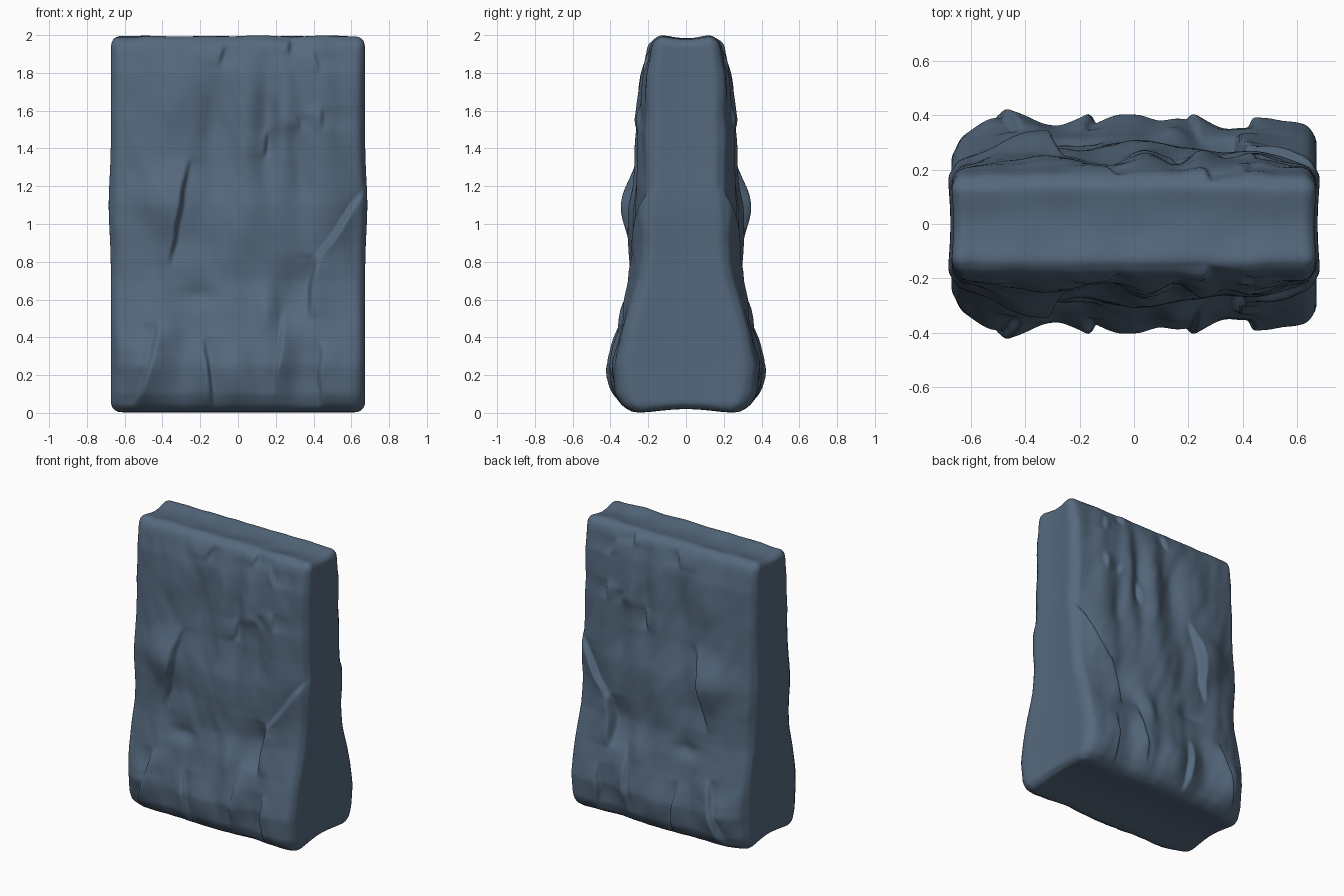
import bpy
import bmesh
import math
from mathutils import Vector, noise

cube = bpy.data.objects.get("Cube")
if cube:
    bpy.data.objects.remove(cube, do_unlink=True)

# Half depth of the slab at rising heights
PROFILE = [(0, .31), (.1, .36), (.25, .375), (.4, .355), (.55, .325), (.7, .29), (.9, .275),
           (1.1, .275), (1.3, .255), (1.6, .235), (1.8, .22), (1.92, .195), (2, .17)]

# Swellings and hollows: x, z, radius x, radius z, depth
LUMPS = [(-.38, 1.12, .13, .16, .055), (-.5, .25, .10, .16, .045), (-.05, .2, .13, .16, .035),
         (.2, .28, .09, .16, .025), (.3, .66, .10, .18, -.045), (.32, .2, .08, .2, -.03),
         (.56, .22, .1, .25, .015), (-.12, 1.5, .08, .25, -.03), (.15, 1.5, .05, .25, -.025),
         (.32, 1.2, .06, .25, -.025), (.04, 1.6, .07, .25, .03), (.25, 1.6, .06, .2, .03),
         (-.3, 1.65, .12, .2, .02), (-.22, .62, .1, .05, -.025), (.04, .95, .14, .2, .03),
         (-.28, .32, .07, .2, -.025), (.45, 1.6, .07, .3, .015), (.15, .55, .06, .12, .025)]

# Cracks: top x, z, bottom x, z, step; a positive step raises the left lip
CRACKS = [(-.25, 1.35, -.36, .78, .035), (.66, 1.18, .41, .8, -.03), (.41, .84, .37, .5, -.045),
          (-.18, .4, -.13, .02, .028), (-.42, .48, -.46, .26, -.025), (-.46, .32, -.54, .04, -.03),
          (.24, .55, .19, .1, -.018), (.43, .38, .44, .02, -.025), (.16, 1.5, .13, 1.35, .02),
          (-.07, 1.95, -.1, 1.84, .015), (.4, 1.92, .43, 1.8, .015), (.45, 1.62, .44, 1.5, .015),
          (.31, 1.58, .33, 1.5, .012), (.27, 1.99, .27, 1.9, .02)]

# How much each end thins out at rising heights
LEFT_THIN = [(0, .02), (.3, .03), (.8, .05), (1.2, .07), (1.6, .045), (2, .005)]
RIGHT_THIN = [(0, .06), (.3, .08), (.7, .06), (1.2, .06), (1.6, .035), (2, .005)]


def ramp(table, z):
    for (z0, d0), (z1, d1) in zip(table, table[1:]):
        if z <= z1:
            return d0 + (d1 - d0) * (z - z0) / (z1 - z0)
    return table[-1][1]


def half_depth(x, z):
    d = ramp(PROFILE, z)
    thin = ramp(LEFT_THIN if x > 0 else RIGHT_THIN, z)
    d -= thin * max(0, (abs(x) - .4) / .27) ** 2
    fade = min(1, (2 - z) / .15 + .3)
    for cx, cz, rx, rz, h in LUMPS:
        d += fade * h * math.exp(-((x - cx) / rx) ** 2 - ((z - cz) / rz) ** 2)
    for x0, z0, x1, z1, h in CRACKS:
        t = (z0 - z) / (z0 - z1)
        if 0 < t < 1:
            side = x0 + (x1 - x0) * t + .014 * noise.noise(Vector((0, x0, z * 9))) - x
            d += h * math.tanh(side / .007) * math.sin(math.pi * t) ** .7 \
                * math.exp(-abs(side) / .08)
    # Weathered grain, drawn out vertically
    d += fade * .014 * noise.noise(Vector((x * 6 + z, z * 2.4, 3)))
    d += fade * .006 * noise.noise(Vector((x * 13 + z * 3, z * 6, 8)))
    return d


def shape(p):
    u, w, v = p
    x, z = .675 * u, 1 + v
    half = Vector((.675 + .012 * math.exp(-((z - 1.1) / .2) ** 2), half_depth(x, z), 1))
    q = Vector((u * half.x, w * half.y, v * half.z))
    # Round every edge by pushing out from a smaller inner box
    r = .055
    core = Vector([max(r - h, min(h - r, c)) for c, h in zip(q, half)])
    out = q - core
    if out.length > r:
        q = core + out.normalized() * r
    # Dished ends, top and underside, with a lumpy crown
    middle = (1 - min(1, abs(w)) ** 2) ** 2
    q.x -= .01 * u * middle * abs(u) ** 8
    q.z -= .02 * v * middle * abs(v) ** 12
    q.z += .01 * max(0, v) ** 12 * noise.noise(Vector((x * 6, w, 5)))
    q.z += 1
    return q


# Six gridded sides of a box, welded and then worn into shape
bm = bmesh.new()


def add_side(origin, a, b, na, nb):
    rows = [[bm.verts.new(origin + a * (2 * i / na) + b * (2 * j / nb))
             for j in range(nb + 1)] for i in range(na + 1)]
    for i in range(na):
        for j in range(nb):
            bm.faces.new((rows[i][j], rows[i + 1][j], rows[i + 1][j + 1], rows[i][j + 1]))


NX, NY, NZ = 170, 30, 150
X, Y, Z = Vector((1, 0, 0)), Vector((0, 1, 0)), Vector((0, 0, 1))
for s in (-1, 1):
    add_side(Y * s - X - Z, X, Z, NX, NZ)
    add_side(X * s - Y - Z, Y, Z, NY, NZ)
    add_side(Z * s - X - Y, X, Y, NX, NY)
bmesh.ops.remove_doubles(bm, verts=bm.verts, dist=.0005)
for vert in bm.verts:
    vert.co = shape(vert.co)
bmesh.ops.recalc_face_normals(bm, faces=bm.faces)

# Wear down the jagged lips of the cracks
for _ in range(2):
    bmesh.ops.smooth_vert(bm, verts=bm.verts, factor=.5,
                          use_axis_x=True, use_axis_y=True, use_axis_z=True)

mesh = bpy.data.meshes.new("rock_slab")
bm.to_mesh(mesh)
bm.free()
slab = bpy.data.objects.new("rock_slab", mesh)
bpy.context.collection.objects.link(slab)

# Slate blue stone
stone = bpy.data.materials.new("slate_blue_stone")
stone.use_nodes = True
color = (.09, .14, .205, 1)
stone.diffuse_color = color
stone.node_tree.nodes["Principled BSDF"].inputs["Base Color"].default_value = color
mesh.materials.append(stone)

bpy.context.view_layer.objects.active = slab
slab.select_set(True)
bpy.ops.object.shade_smooth_by_angle(angle=math.radians(70))
